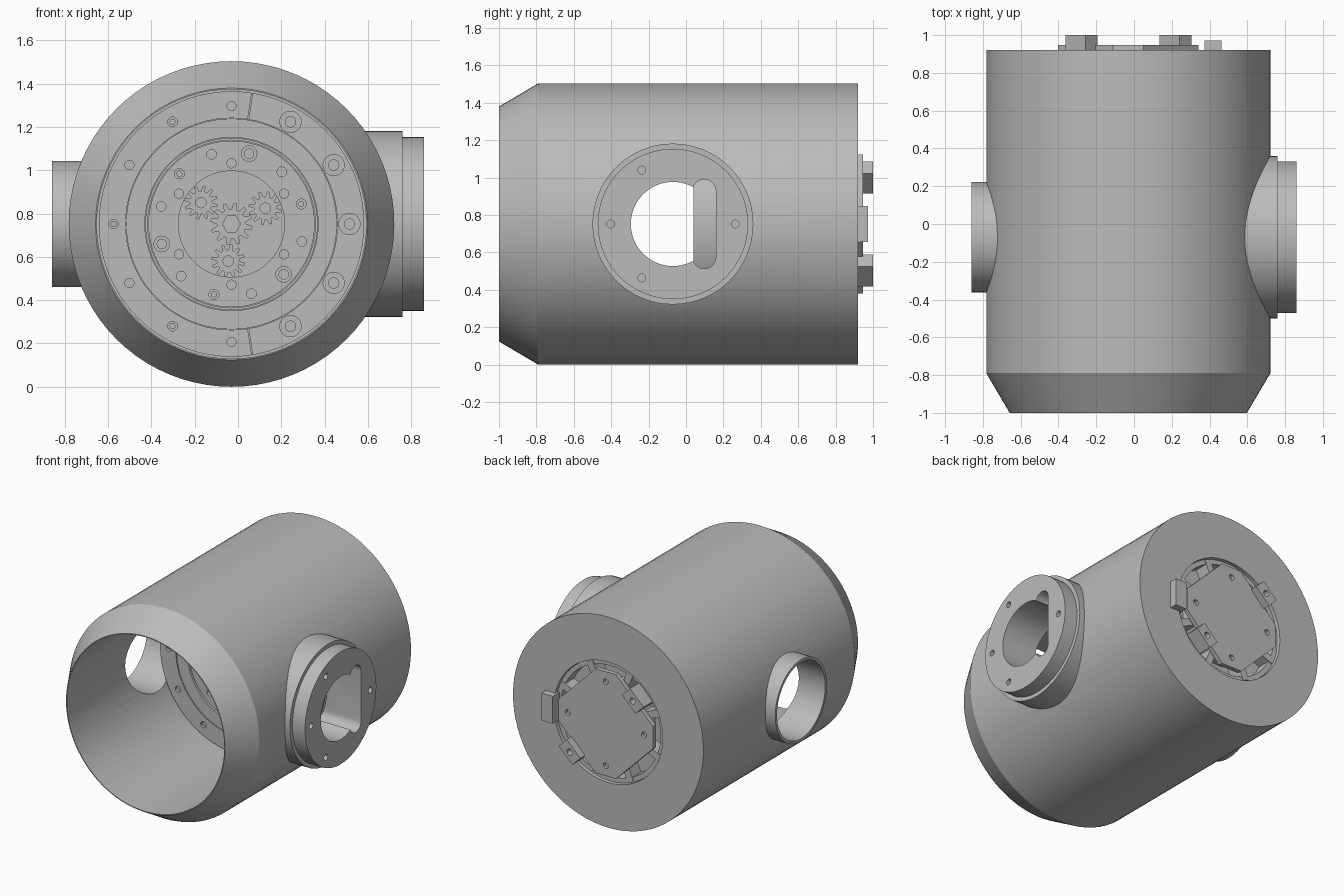
import bpy, bmesh
from math import cos, sin, pi, radians
from mathutils import Matrix, Vector

if "Cube" in bpy.data.objects:
    bpy.data.objects.remove(bpy.data.objects["Cube"])

AXIS = Vector((-0.03, 0, 0.752))      # main bore axis; parts are built relative to it
PORT_Y = -0.07                        # side ports sit here along the bore

grey = bpy.data.materials.new("machined_grey")
grey.use_nodes = True
grey.diffuse_color = (0.5, 0.5, 0.5, 1)
grey.node_tree.nodes["Principled BSDF"].inputs["Base Color"].default_value = (0.5, 0.5, 0.5, 1)


def finish(name, bm):
    bmesh.ops.recalc_face_normals(bm, faces=bm.faces)
    mesh = bpy.data.meshes.new(name)
    bm.to_mesh(mesh)
    bm.free()
    mesh.materials.append(grey)
    obj = bpy.data.objects.new(name, mesh)
    obj.location = AXIS
    bpy.context.collection.objects.link(obj)
    return obj


def add_cyl(bm, r, lo, hi, axis="Y", at=(0, 0), n=24):
    mid = (lo + hi) / 2
    if axis == "Y":
        m = Matrix.Translation((at[0], mid, at[1])) @ Matrix.Rotation(pi / 2, 4, "X")
    else:
        m = Matrix.Translation((mid, at[0], at[1])) @ Matrix.Rotation(pi / 2, 4, "Y")
    bmesh.ops.create_cone(bm, cap_ends=True, segments=n, radius1=r, radius2=r,
                          depth=hi - lo, matrix=m)


def cyl(name, r, lo, hi, axis="Y", at=(0, 0), n=64):
    bm = bmesh.new()
    add_cyl(bm, r, lo, hi, axis, at, n)
    return finish(name, bm)


def cyls(name, r, lo, hi, places, axis="Y"):
    bm = bmesh.new()
    for at in places:
        add_cyl(bm, r, lo, hi, axis, at)
    return finish(name, bm)


def lathe(name, profile, closed=True, n=80):
    """Revolve (radius, y) points around the bore axis."""
    bm = bmesh.new()
    vs = [bm.verts.new((r, y, 0)) for r, y in profile]
    es = [bm.edges.new(p) for p in zip(vs, vs[1:])]
    if closed:
        es.append(bm.edges.new((vs[-1], vs[0])))
    bmesh.ops.spin(bm, geom=vs + es, cent=(0, 0, 0), axis=(0, 1, 0), angle=2 * pi, steps=n)
    bmesh.ops.remove_doubles(bm, verts=bm.verts, dist=0.0002)
    return finish(name, bm)


def ring(name, inner, outer, lo, hi):
    return lathe(name, [(inner, lo), (outer, lo), (outer, hi), (inner, hi)])


def prism(name, pts, lo, hi, axis="Y"):
    bm = bmesh.new()
    put = (lambda u, v, d: (u, d, v)) if axis == "Y" else (lambda u, v, d: (d, u, v))
    face = bm.faces.new([bm.verts.new(put(u, v, lo)) for u, v in pts])
    new = bmesh.ops.extrude_face_region(bm, geom=[face])["geom"]
    bmesh.ops.translate(bm, vec=put(0, 0, hi - lo),
                        verts=[g for g in new if isinstance(g, bmesh.types.BMVert)])
    return finish(name, bm)


def box(name, radial, tangential, lo, hi, dist, deg):
    a = radians(deg)
    corners = [(-1, -1), (1, -1), (1, 1), (-1, 1)]
    pts = []
    for i, j in corners:
        u, v = dist + i * radial / 2, j * tangential / 2
        pts.append((u * cos(a) - v * sin(a), u * sin(a) + v * cos(a)))
    return prism(name, pts, lo, hi)


def combine(target, op, *tools):
    for tool in tools:
        mod = target.modifiers.new(op, "BOOLEAN")
        mod.operation, mod.object, mod.solver = op, tool, "EXACT"
        bpy.context.view_layer.objects.active = target
        bpy.ops.object.modifier_apply(modifier=mod.name)
        bpy.data.objects.remove(tool)


def polar(r, angles, cu=0, cv=0):
    return [(cu + r * cos(radians(a)), cv + r * sin(radians(a))) for a in angles]


# Housing with chamfered mouth, two side ports and a bored interior
housing = lathe("housing", [(0, -1), (0.628, -1), (0.752, -0.79), (0.752, 0.92), (0, 0.92)],
                closed=False)
combine(housing, "UNION",
        cyl("collar", 0.43, 0.3, 0.79, "X", (PORT_Y, 0)),
        cyl("collar_step", 0.402, 0.35, 0.89, "X", (PORT_Y, 0)),
        cyl("side_tube", 0.292, -0.83, -0.4, "X", (PORT_Y, 0)))
slot = polar(0.062, range(0, 181, 15), 0.098, 0.177) + polar(0.062, range(180, 361, 15), 0.098, -0.177)
combine(housing, "DIFFERENCE",
        cyl("bore", 0.622, -1.2, 0.86, n=80),
        cyl("back_recess", 0.43, 0.7, 1.1),
        cyl("collar_hole", 0.225, 0.4, 1.1, "X", (PORT_Y, 0)),
        prism("collar_slot", slot, 0.5, 1.1, "X"),
        cyl("tube_hole", 0.272, -1.1, -0.4, "X", (PORT_Y, 0)),
        cyls("collar_bolt_holes", 0.021, 0.84, 1.0,
             polar(0.333, (0, 120, 180, 240), PORT_Y), "X"))

# Drive unit filling the bore
core = cyl("drive_core", 0.6, 0.13, 0.8, n=80)
outer = ring("outer_ring", 0.489, 0.613, 0.04, 0.16)
wide = polar(0.545, (-60, -30, 0, 30, 60))
small = polar(0.545, (120, 180, 240))
combine(outer, "DIFFERENCE",
        cyls("counterbores", 0.049, 0.0, 0.08, wide),
        cyls("small_bores", 0.022, 0.0, 0.08, small),
        cyls("pin_bores", 0.021, 0.0, 0.06, polar(0.545, (90, 150, 210, 270))),
        box("upper_seam", 0.3, 0.004, 0.0, 0.06, 0.55, 81),
        box("lower_seam", 0.3, 0.004, 0.0, 0.06, 0.55, -81))
cyls("wide_bolts", 0.026, 0.055, 0.1, wide)
cyls("small_bolts", 0.014, 0.05, 0.1, small)
ring("middle_ring", 0.4, 0.487, 0.045, 0.16)
ring("bearing_lip", 0.387, 0.398, 0.06, 0.16)

carrier = ring("planet_carrier", 0.245, 0.384, 0.055, 0.16)
heads = polar(0.335, (76, 196, 316))
studs = polar(0.335, (16, 136, 256))
combine(carrier, "DIFFERENCE",
        cyls("head_bores", 0.036, 0.0, 0.09, heads),
        cyls("stud_bores", 0.023, 0.0, 0.09, studs),
        cyls("carrier_pins", 0.022, 0.0, 0.08, polar(0.335, (46, 106, 166, 226, 286, 346))),
        cyls("slotted_pins", 0.021, 0.0, 0.07, polar(0.28, range(30, 390, 60))))
cyls("carrier_bolts", 0.024, 0.05, 0.12, heads)
cyls("carrier_studs", 0.014, 0.06, 0.12, studs)


def gear(name, teeth, root, tip, cu, cv, lo, hi):
    pts = []
    for i in range(teeth):
        for step, r in ((0, root), (0.3, root), (0.5, tip), (0.8, tip)):
            pts += polar(r, [360 * (i + step) / teeth], cu, cv)
    return prism(name, pts, lo, hi)


# Sun gear with hexagonal socket and three planets
sun = gear("sun_gear", 12, 0.068, 0.098, 0, 0, 0.07, 0.15)
combine(sun, "DIFFERENCE", prism("hex_socket", polar(0.042, range(0, 360, 60)), 0.0, 0.12))
for k, (cu, cv) in enumerate(polar(0.172, (25, 145, 265))):
    planet = gear(f"planet_gear_{k + 1}", 12, 0.052, 0.078, cu, cv, 0.085, 0.15)
    combine(planet, "DIFFERENCE", cyl("planet_bore", 0.024, 0.0, 0.12, at=(cu, cv), n=24))

# Back hub, cover plate and clamp blocks
cyl("back_hub", 0.29, 0.79, 0.925)
ring("back_liner", 0.395, 0.428, 0.79, 0.895)
for k in range(8):
    box(f"hub_rib_{k + 1}", 0.2, 0.05, 0.79, 0.9, 0.32, 22.5 + 45 * k)
a, b = 0.372, 0.08
cover = prism("back_cover", [(a, -b), (a, b), (b, a), (-b, a), (-a, b), (-a, -b), (-b, -a), (b, -a)],
              0.915, 0.947)
combine(cover, "DIFFERENCE",
        cyls("cover_holes", 0.02, 0.925, 1.0, polar(0.3, (0, 90, 180, 270))))
for k, deg in enumerate((135, 315)):
    block = box(f"clamp_block_{k + 1}", 0.09, 0.15, 0.8, 1.0, 0.352, deg)
    u, v = polar(0.352, [deg])[0]
    combine(block, "DIFFERENCE", cyl("clamp_hole", 0.022, 0.95, 1.1, at=(u, v), n=24))
box("side_block", 0.09, 0.195, 0.85, 0.972, 0.447, 0)

# Smooth round surfaces, keep machined edges sharp
bpy.ops.object.select_all(action="DESELECT")
for obj in bpy.context.collection.objects:
    if obj.type == "MESH" and grey.name in obj.data.materials:
        obj.select_set(True)
        bpy.context.view_layer.objects.active = obj
bpy.ops.object.shade_smooth_by_angle(angle=radians(28))
